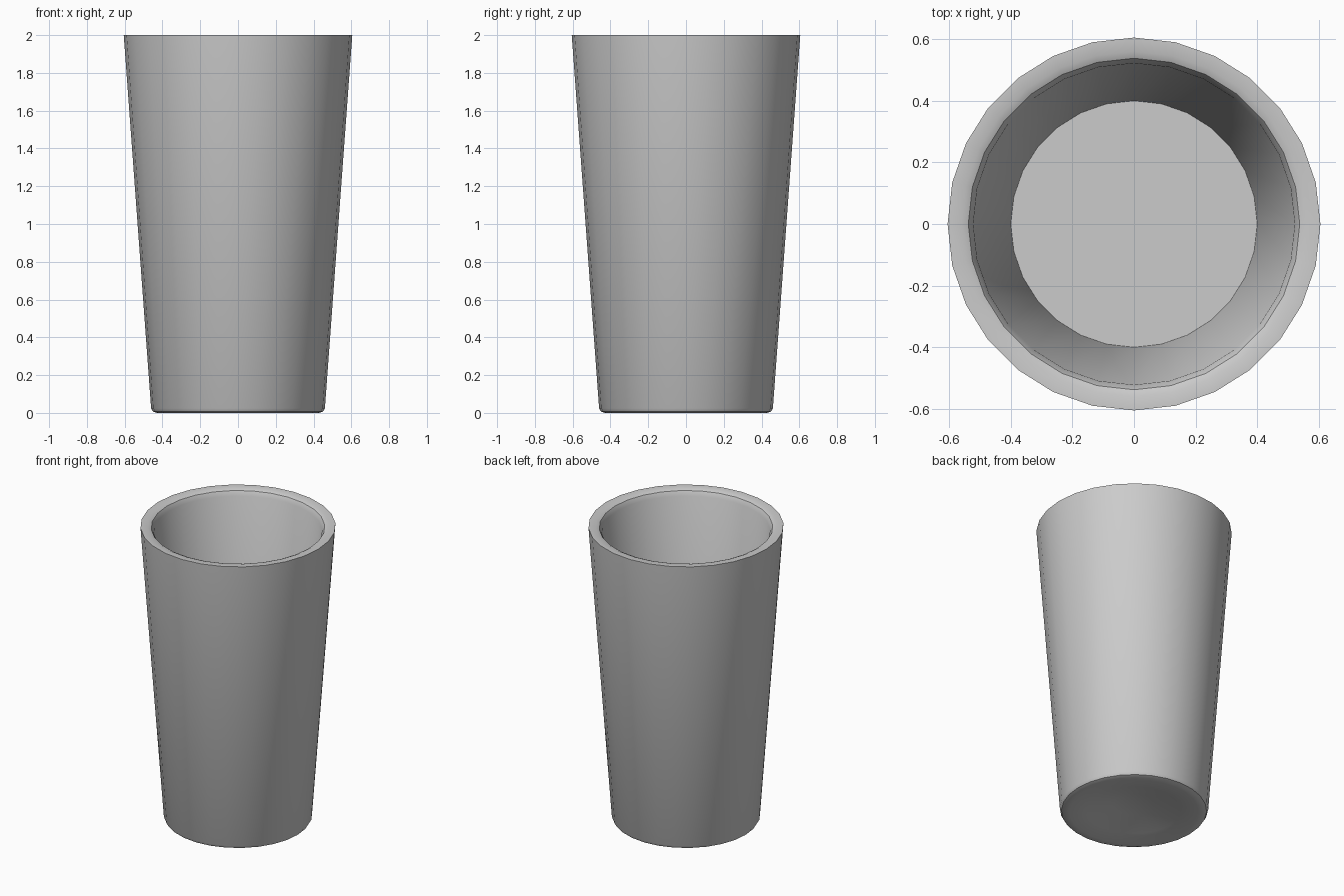
import bpy, bmesh, math

if "Cube" in bpy.data.objects:
    bpy.data.objects.remove(bpy.data.objects["Cube"])

SIDES = 28

# Cup profile (radius, z): underside dimple, outer wall, rim, inner wall, floor
profile = [
    (0.13, 0.055), (0.29, 0.012), (0.40, 0.0), (0.43, 0.0),
    (0.45, 0.007), (0.46, 0.024),
    (0.605, 2.0), (0.56, 2.0), (0.538, 1.99), (0.522, 1.96),
    (0.40, 0.13),
]


def lathe(name, points, sides):
    bm = bmesh.new()
    rings = []
    for r, z in points:
        rings.append([bm.verts.new((r * math.cos(2 * math.pi * i / sides),
                                    r * math.sin(2 * math.pi * i / sides), z))
                      for i in range(sides)])
    for a, b in zip(rings, rings[1:]):
        for i in range(sides):
            j = (i + 1) % sides
            bm.faces.new((a[i], a[j], b[j], b[i]))
    # Close the dimple centre and the inner floor
    bm.faces.new(rings[0][::-1])
    bm.faces.new(rings[-1])
    bmesh.ops.recalc_face_normals(bm, faces=bm.faces)
    mesh = bpy.data.meshes.new(name)
    bm.to_mesh(mesh)
    bm.free()
    obj = bpy.data.objects.new(name, mesh)
    bpy.context.collection.objects.link(obj)
    return obj


cup = lathe("tumbler_cup", profile, SIDES)
bpy.context.view_layer.objects.active = cup
cup.select_set(True)
bpy.ops.object.shade_smooth_by_angle(angle=math.radians(35))
